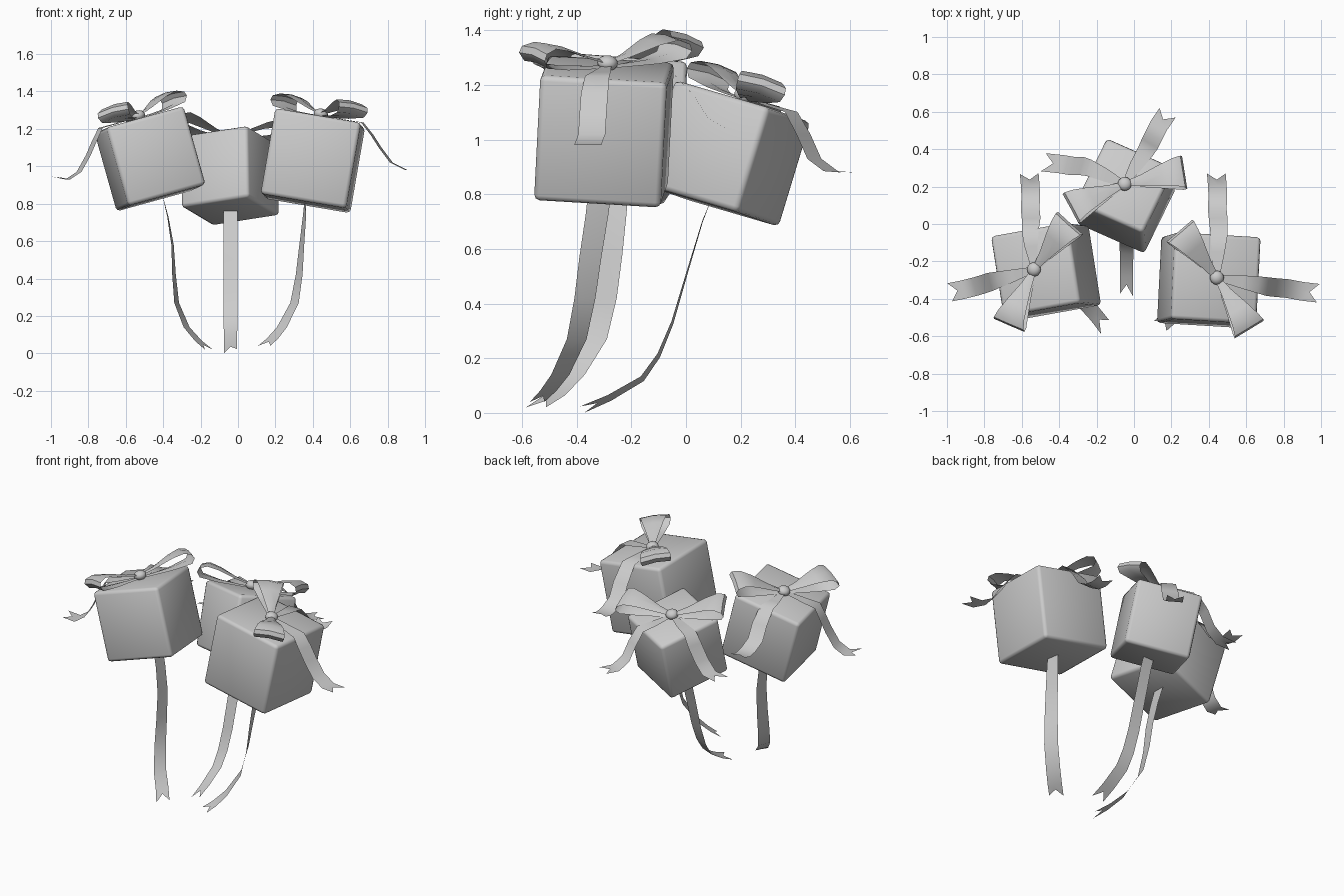
import bpy
import bmesh
import math
from mathutils import Vector, Matrix

if "Cube" in bpy.data.objects:
    bpy.data.objects.remove(bpy.data.objects["Cube"], do_unlink=True)

# One plain paper colour for everything
GREY = (0.6, 0.6, 0.6, 1)
paper = bpy.data.materials.new("paper_grey")
paper.use_nodes = True
paper.diffuse_color = GREY
shader = next(n for n in paper.node_tree.nodes if n.type == "BSDF_PRINCIPLED")
shader.inputs["Base Color"].default_value = GREY


def finish(bm, name, matrix=Matrix(), angle=50):
    mesh = bpy.data.meshes.new(name)
    bm.to_mesh(mesh)
    bm.free()
    mesh.materials.append(paper)
    obj = bpy.data.objects.new(name, mesh)
    obj.matrix_world = matrix
    bpy.context.collection.objects.link(obj)
    bpy.ops.object.select_all(action="DESELECT")
    obj.select_set(True)
    bpy.context.view_layer.objects.active = obj
    bpy.ops.object.shade_smooth_by_angle(angle=math.radians(angle))
    return obj


def loft(rows, name, matrix=Matrix()):
    """Skin rows of points into an open sheet."""
    bm = bmesh.new()
    verts = [[bm.verts.new(p) for p in row] for row in rows]
    for a, b in zip(verts, verts[1:]):
        for i in range(len(a) - 1):
            bm.faces.new((a[i], a[i + 1], b[i + 1], b[i]))
    return finish(bm, name, matrix)


def ribbon(name, path, side_start, side_end, widths):
    """Flat ribbon along a path, ending in a swallowtail notch."""
    path = [Vector(p) for p in path]
    a, b = Vector(side_start).normalized(), Vector(side_end).normalized()
    rows = []
    for i, p in enumerate(path):
        side = a.lerp(b, i / (len(path) - 1)).normalized()
        side *= widths[min(i, len(widths) - 1)] / 2
        rows.append([p - side, p.copy(), p + side])
    rows[-1][1] = path[-1].lerp(path[-2], 0.55)
    loft(rows, name)


def box_frame(centre, up, across):
    z = Vector(up).normalized()
    x = Vector(across)
    x = (x - z * x.dot(z)).normalized()
    y = z.cross(x)
    return Matrix.Translation(centre) @ Matrix((x, y, z)).transposed().to_4x4()


# Bow loop outline: distance from the knot, height, half width
LOOP = [(0, .02, .014), (.09, .045, .03), (.2, .085, .06), (.27, .1, .078),
        (.315, .085, .09), (.325, .06, .092), (.305, .03, .085),
        (.2, .014, .055), (.09, .008, .028), (0, .005, .014)]


def gift(label, centre, size, up, across, loops, tails):
    frame = box_frame(centre, up, across)
    up = frame.col[2].to_3d()

    # Box with soft edges
    bm = bmesh.new()
    bmesh.ops.create_cube(bm, size=size)
    bmesh.ops.bevel(bm, geom=bm.edges[:], offset=0.02, segments=2,
                    profile=0.5, affect="EDGES")
    finish(bm, label + "_box", frame)

    # Knot
    top = frame @ Matrix.Translation((0, 0, size / 2))
    knot = top.translation
    bm = bmesh.new()
    bmesh.ops.create_uvsphere(bm, u_segments=14, v_segments=8, radius=0.038)
    bmesh.ops.scale(bm, vec=(1, 1, 0.75), verts=bm.verts)
    finish(bm, label + "_knot", top @ Matrix.Translation((0, 0, 0.022)), 180)

    # Two bow loops
    for n, (dx, dy) in enumerate(loops):
        d = Vector((dx, dy, 0))
        d.z = -(up.x * dx + up.y * dy) / up.z
        d.normalize()
        w = up.cross(d)
        rows = []
        for along, high, half in LOOP:
            mid = knot + d * along + up * high
            rows.append([mid - w * half, mid + up * 0.008, mid + w * half])
        loft(rows, f"{label}_bow_loop_{n + 1}")

    # Two tails: the first points lie on the lid, the rest hang free
    for n, (on_lid, hanging) in enumerate(tails):
        path = [knot + up * 0.015]
        for x, y in on_lid:
            drop = (up.x * (x - knot.x) + up.y * (y - knot.y)) / up.z
            path.append((x, y, knot.z - drop + 0.012))
        path += hanging
        run = Vector(path[-1]) - path[0]
        side = (-run.y, run.x, 0)
        ribbon(f"{label}_bow_tail_{n + 1}", path, side, side,
               [0.03, 0.07, 0.09, 0.1])


def back_tail(x):
    return [(x, .03, 1.16), (x - .005, .08, 1.08), (x - .002, .15, 1.04),
            (x - .005, .21, 1.032), (x - .01, .27, 1.05)]


gift("right", (-.47, -.25, 1.04), .435, (-.27, .03, .96), (.94, .17, .28),
     [(.195, .235), (-.11, -.27)],
     [([(-.66, -.28), (-.735, -.3)],
       [(-.77, -.31, 1.13), (-.8, -.32, 1.06), (-.85, -.335, .97),
        (-.91, -.35, .93), (-.985, -.365, .945)]),
      ([(-.55, -.12), (-.555, -.04)], back_tail(-.55))])

gift("left", (.4, -.3, 1.03), .465, (.17, .05, .98), (.98, -.06, -.17),
     [(-.2, .24), (.17, -.285)],
     [([(.58, -.31), (.665, -.325)],
       [(.715, -.335, 1.17), (.76, -.34, 1.1), (.82, -.345, 1.02),
        (.9, -.36, .98), (.985, -.37, .98)]),
      ([(.45, -.15), (.455, -.06)], back_tail(.45))])

gift("back", (-.045, .15, .95), .4, (-.02, .29, .957), (.91, -.41, .12),
     [(.26, .04), (-.24, -.12)],
     [([(.01, .31), (.06, .385)],
       [(.085, .43, 1.02), (.105, .47, .93), (.135, .53, .885),
        (.18, .595, .88)]),
      ([(-.15, .26), (-.24, .3)],
       [(-.28, .31, 1.06), (-.33, .31, .97), (-.39, .32, .91),
        (-.485, .33, .9)])])

# Long strings hanging from the box bottoms
ribbon("right_string",
       [(-.405, -.25, .85), (-.375, -.26, .73), (-.35, -.275, .58),
        (-.342, -.295, .42), (-.328, -.33, .27), (-.275, -.41, .14),
        (-.21, -.48, .065), (-.155, -.55, .02)],
       (0, 1, 0), (.5, .85, 0), [.085])
ribbon("left_string",
       [(.36, -.315, .82), (.355, -.325, .73), (.34, -.35, .57),
        (.327, -.37, .42), (.302, -.4, .27), (.235, -.46, .14),
        (.185, -.505, .08), (.14, -.545, .04)],
       (-.1, 1, 0), (-.75, .6, 0), [.085])
ribbon("back_string",
       [(-.04, .1, .8), (-.04, .06, .7), (-.04, 0, .5), (-.04, -.05, .33),
        (-.04, -.1, .21), (-.04, -.16, .125), (-.04, -.28, .055),
        (-.04, -.38, .012)],
       (1, 0, 0), (.9, -.2, .3), [.075])
